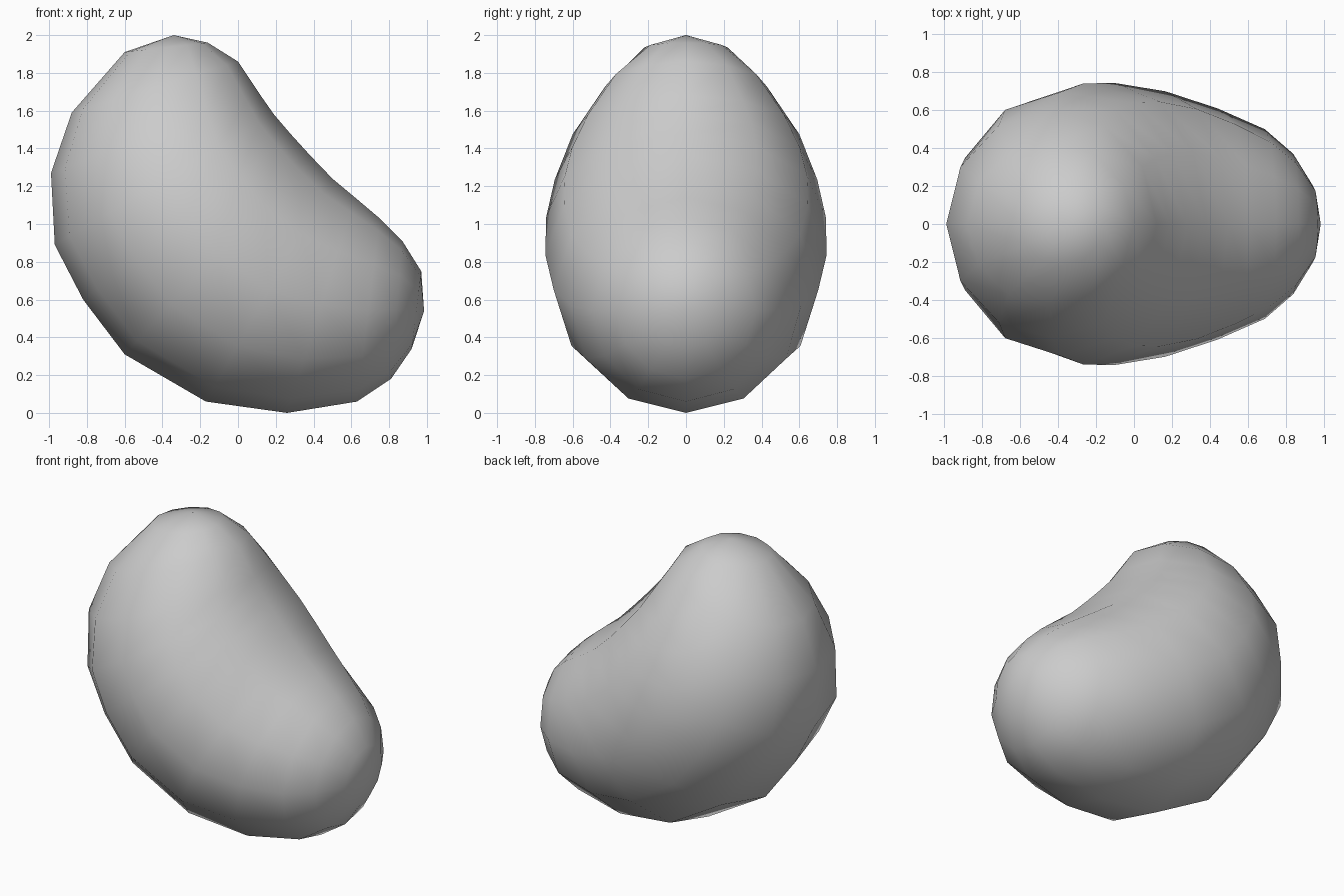
import bpy, bmesh, math
from mathutils import Vector

if "Cube" in bpy.data.objects:
    bpy.data.objects.remove(bpy.data.objects["Cube"])

SIDES = 12
# Cross-sections along the bent axis: outer x, outer z, inner x, inner z, half width in y
SECTIONS = [
    (-0.60, 1.91, -0.16, 1.96, 0.22),
    (-0.88, 1.59, 0.00, 1.86, 0.43),
    (-0.99, 1.27, 0.12, 1.68, 0.60),
    (-0.97, 0.89, 0.19, 1.58, 0.695),
    (-0.82, 0.60, 0.28, 1.475, 0.74),
    (-0.60, 0.31, 0.38, 1.365, 0.745),
    (-0.17, 0.06, 0.50, 1.24, 0.70),
    (0.26, 0.00, 0.62, 1.14, 0.61),
    (0.63, 0.06, 0.75, 1.03, 0.50),
    (0.81, 0.18, 0.87, 0.91, 0.37),
    (0.92, 0.34, 0.97, 0.75, 0.20),
]
TIPS = [(-0.34, 0, 2.0), (0.985, 0, 0.54)]

bm = bmesh.new()


def ring(ox, oz, ix, iz, w):
    # Ellipse spanning from the outer curve to the inner curve
    mid = Vector(((ox + ix) / 2, 0, (oz + iz) / 2))
    arm = Vector((ox, 0, oz)) - mid
    verts = []
    for i in range(SIDES):
        a = math.tau * i / SIDES
        verts.append(bm.verts.new(mid + arm * math.cos(a) + Vector((0, w * math.sin(a), 0))))
    return verts


# Bean body: rings bridged together, closed by a fan at each end
rings = [ring(*s) for s in SECTIONS]
start, end = [bm.verts.new(t) for t in TIPS]
for i in range(SIDES):
    j = (i + 1) % SIDES
    for a, b in zip(rings, rings[1:]):
        bm.faces.new((a[i], a[j], b[j], b[i]))
    bm.faces.new((start, rings[0][j], rings[0][i]))
    bm.faces.new((end, rings[-1][i], rings[-1][j]))
bmesh.ops.recalc_face_normals(bm, faces=bm.faces[:])
for f in bm.faces:
    f.smooth = True

mesh = bpy.data.meshes.new("bean")
bm.to_mesh(mesh)
bm.free()
bpy.context.collection.objects.link(bpy.data.objects.new("bean", mesh))
